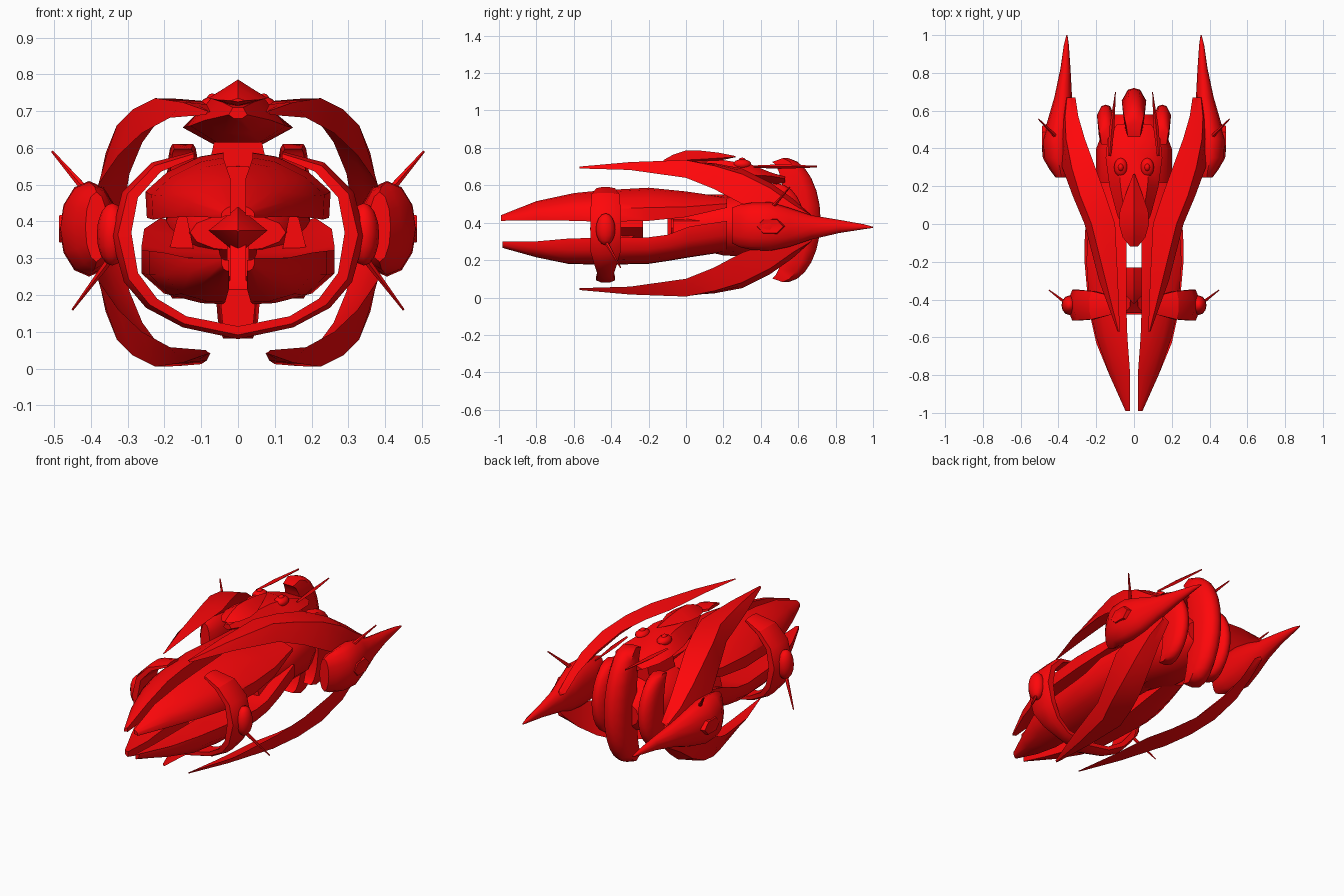
import bpy, bmesh, math
from mathutils import Vector

if "Cube" in bpy.data.objects:
    bpy.data.objects.remove(bpy.data.objects["Cube"])

RED = bpy.data.materials.new("red_paint")
RED.diffuse_color = (1.0, 0.002, 0.003, 1)
RED.use_nodes = True
RED.node_tree.nodes["Principled BSDF"].inputs["Base Color"].default_value = RED.diffuse_color
MID_Z = 0.37


def finish(ob, mirror=False, angle=38):
    ob.data.materials.append(RED)
    bpy.ops.object.select_all(action='DESELECT')
    ob.select_set(True)
    bpy.context.view_layer.objects.active = ob
    bpy.ops.object.shade_smooth_by_angle(angle=math.radians(angle))
    if mirror:
        ob.modifiers.new("Mirror", 'MIRROR').merge_threshold = 0.0005
    return ob


def loft(name, sections, mirror=False, angle=38, cap_start=True):
    """Skin a row of equal-length closed cross-sections."""
    bm = bmesh.new()
    rings = [[bm.verts.new(p) for p in s] for s in sections]
    n = len(rings[0])
    for a, b in zip(rings, rings[1:]):
        for i in range(n):
            j = (i + 1) % n
            bm.faces.new((a[i], a[j], b[j], b[i]))
    if cap_start:
        bm.faces.new(rings[0])
    bm.faces.new(rings[-1])
    bmesh.ops.recalc_face_normals(bm, faces=bm.faces)
    me = bpy.data.meshes.new(name)
    bm.to_mesh(me)
    bm.free()
    ob = bpy.data.objects.new(name, me)
    bpy.context.collection.objects.link(ob)
    return finish(ob, mirror, angle)


def oval(y, cx, rx, z0, z1, n=12):
    return [(cx + rx * math.cos(2 * math.pi * i / n), y,
             (z0 + z1) / 2 + (z1 - z0) / 2 * math.sin(2 * math.pi * i / n)) for i in range(n)]


def spike(name, a, b, r):
    a, b = Vector(a), Vector(b)
    bpy.ops.mesh.primitive_cone_add(vertices=6, radius1=r, radius2=r * 0.3,
                                    depth=(b - a).length, location=(a + b) / 2)
    ob = bpy.context.object
    ob.name = name
    ob.rotation_euler = (b - a).to_track_quat('Z', 'Y').to_euler()
    bpy.ops.object.transform_apply(location=True, rotation=True, scale=True)
    return finish(ob, True)


def ball(name, loc, scale):
    bpy.ops.mesh.primitive_uv_sphere_add(segments=12, ring_count=8, radius=1, location=loc)
    ob = bpy.context.object
    ob.name = name
    ob.scale = scale
    bpy.ops.object.transform_apply(location=True, rotation=True, scale=True)
    return finish(ob, True)


def box(name, x, y0, y1, z0, z1):
    return loft(name, [[(-x, y, z0), (x, y, z0), (x, y, z1), (-x, y, z1)] for y in (y0, y1)])


# Upper jaws: y, inner x, outer x, bottom z, top z
upper = [(-0.99, .02, .045, .41, .44), (-.8, .02, .13, .413, .515), (-.6, .035, .20, .41, .558),
         (-.45, .04, .235, .405, .573), (-.2, .04, .252, .41, .587), (0, .04, .24, .43, .567),
         (.22, .04, .20, .48, .535)]
secs = []
for y, xi, xo, z0, z1 in upper:
    w, h = xo - xi, z1 - z0
    secs.append([(xi, y, z0 + .2 * h), (xi, y, z1), (xi + .3 * w, y, z1 - .06 * h),
                 (xi + .72 * w, y, z0 + .7 * h), (xo, y, z0 + .4 * h),
                 (xo - .02 * w, y, z0), (xi + .6 * w, y, z0 + .16 * h)])
loft("upper_jaw", secs, True, 50)

# Lower jaws
lower = [(-.98, .025, .045, .265, .30), (-.8, .025, .13, .215, .30), (-.63, .035, .20, .18, .315),
         (-.45, .04, .24, .175, .32), (-.2, .045, .262, .18, .322), (-.1, .05, .262, .195, .335),
         (.02, .05, .255, .215, .38), (.22, .05, .21, .245, .41)]
secs = []
for y, xi, xo, z0, z1 in lower:
    w, h = xo - xi, z1 - z0
    secs.append([(xi, y, z1 - .15 * h), (xi + .6 * w, y, z1 - .12 * h), (xo, y, z1),
                 (xo, y, z0 + .55 * h), (xi + .72 * w, y, z0 + .17 * h),
                 (xi + .3 * w, y, z0 + .02 * h), (xi, y, z0)])
loft("lower_jaw", secs, True, 50)

# Sweeping blade arms: y, inboard edge, outer ridge, outboard edge (x, z)
arm = [(-.57, (.075, .698), (.082, .700), (.087, .690)), (-.3, (.085, .718), (.15, .724), (.185, .682)),
       (0, (.10, .728), (.225, .735), (.262, .64)), (.15, (.15, .718), (.285, .705), (.325, .58)),
       (.3, (.205, .69), (.33, .66), (.38, .50)), (.45, (.26, .615), (.36, .585), (.385, .45)),
       (.57, (.295, .53), (.365, .50), (.38, .41)), (.67, (.31, .44), (.355, .44), (.365, .39))]
for name, s in (("upper_blade_arm", 1), ("lower_blade_arm", -1)):
    secs = []
    for y, a, m, b in arm:
        a, m, b = Vector(a), Vector(m), Vector(b)
        inner = (a + b) / 2 + (m - (a + b) / 2) * .25
        pts = [a, (a + m) / 2 + (m - inner) * .05, m, (m + b) / 2 + (m - inner) * .05, b, inner]
        secs.append([(p.x, y, MID_Z + s * (p.y - MID_Z)) for p in pts])
    loft(name, secs, True, 55)

# Side pods with a long tail spike
pod = [(.245, .385, .03, .29, .48), (.285, .39, .055, .27, .495), (.35, .405, .078, .255, .507),
       (.45, .405, .08, .25, .51), (.55, .39, .067, .27, .48), (.67, .375, .047, .31, .44),
       (.82, .363, .027, .345, .415), (.95, .358, .013, .365, .392), (1.0, .355, .003, .372, .378)]
loft("side_pod", [oval(*p) for p in pod], True, 50)
loft("pod_boss", [[(x, .45 + r * math.cos(k * math.pi / 3), .38 + .6 * r * math.sin(k * math.pi / 3))
                   for k in range(6)] for x, r in ((.46, .08), (.486, .07), (.482, .04))], True)
spike("pod_antenna", (.41, .46, .48), (.505, .555, .59), .012)

# Front ring, open at the top: outer (x, z), inner (x, z), half width
ring = [(0, .08, 0, .115, .05), (.15, .112, .14, .142, .042), (.25, .165, .22, .19, .06),
        (.31, .235, .272, .26, .08), (.345, .36, .29, .37, .082), (.315, .48, .272, .465, .08),
        (.235, .56, .21, .535, .075), (.12, .59, .12, .572, .05)]
secs = []
for ox, oz, ix, iz, w in ring:
    mx, mz = (ox * 2 + ix) / 3, (oz * 2 + iz) / 3
    secs.append([(ox, -.43 + w * .45, oz), (mx, -.43 + w, mz), (ix, -.43 + w, iz),
                 (ix, -.43 - w, iz), (mx, -.43 - w, mz), (ox, -.43 - w * .45, oz)])
loft("front_ring", secs, True, 30, cap_start=False)
ball("ring_boss", (.342, -.43, .365), (.042, .052, .085))
spike("ring_antenna", (.345, -.43, .30), (.45, -.35, .16), .011)

# Diamond nose and the bracket that carries it
loft("diamond_nose", [[(r * .08, y, .375), (0, y, .375 + r * .065), (-r * .08, y, .375), (0, y, .375 - r * .065)]
                      for y, r in ((-.42, .05), (-.34, 1), (-.23, .9))])
loft("nose_bracket", [[(-x, y - .04, z), (x, y - .04, z), (x, y + .04, z), (-x, y + .04, z)]
                      for x, y, z in ((.04, -.43, .10), (.05, -.43, .215), (.022, -.40, .24), (.022, -.31, .34))])

# Central hull, front strut, neck and side connectors
hull = [(-.08, 0, .13, .32, .42), (.05, 0, .17, .26, .50), (.2, 0, .20, .225, .55),
        (.4, 0, .20, .215, .56), (.53, 0, .15, .26, .50), (.58, 0, .10, .30, .45)]
loft("central_hull", [oval(*h) for h in hull])
box("front_strut", .03, -.1, .2, .25, .55)
loft("neck", [[(-x, .22, z), (x, .22, z), (x, .45, z), (-x, .45, z)] for x, z in ((.09, .5), (.06, .64))])
loft("side_connector", [[(.12, y, .32), (.19, y, .31), (.165, y, .41), (.14, y, .42)] for y in (-.07, .2)], True)

# Dorsal body: y, half width, bottom, rim, top
dorsal = [(-.1, .025, .68, .69, .71), (.05, .09, .64, .675, .728), (.2, .13, .615, .66, .735),
          (.35, .15, .61, .655, .71), (.45, .14, .61, .65, .67), (.53, .09, .61, .635, .645)]
loft("dorsal_body", [[(-w, y, r), (-w * .45, y, b), (w * .45, y, b), (w, y, r), (w * .55, y, t), (-w * .55, y, t)]
                     for y, w, b, r, t in dorsal], angle=45)
# Teardrop canopy, ending in a rear point
canopy = [(-.12, .02, .725, .735), (-.07, .06, .715, .763), (0, .08, .71, .786),
          (.07, .075, .715, .786), (.17, .04, .73, .775), (.265, .004, .75, .756)]
loft("canopy", [[(-w, y, (b * 2 + t) / 3), (0, y, b), (w, y, (b * 2 + t) / 3),
                 (w * .5, y, b + .66 * (t - b)), (0, y, t), (-w * .5, y, b + .66 * (t - b))]
                for y, w, b, t in canopy])
ball("dorsal_dome", (.07, .30, .712), (.036, .05, .027))
ball("dorsal_stud", (.07, .30, .728), (.016, .022, .02))
loft("dorsal_blade", [[(x - w, y, .70), (x, y, .70 + h), (x + w, y, .70), (x, y, .70 - h)]
                      for y, x, w, h in ((.36, .13, .008, .006), (.5, .118, .014, .012), (.7, .098, .002, .005))], True)


# Vertical crescents at the stern: leaf-shaped, bulging backwards
def crescent(name, cx, half, y0, y1, z0, z1, depth, mirror):
    secs, mid, rz = [], (z0 + z1) / 2, (z1 - z0) / 2
    for k in range(13):
        a = (-1 + k / 6) * math.pi / 2 * .94
        c = math.cos(a)
        yo = y0 + (y1 - y0) * c
        z = mid + rz * math.sin(a) / math.sin(math.pi / 2 * .94)
        d = depth * (.4 + .6 * c)
        w = half * (.5 + .5 * c ** .6)
        zi = mid + (z - mid) * .94
        secs.append([(cx - w * .5, yo - d * .05, z), (cx, yo, z), (cx + w * .5, yo - d * .05, z),
                     (cx + w, yo - d * .35, z), (cx + w * .8, yo - d, zi),
                     (cx - w * .8, yo - d, zi), (cx - w, yo - d * .35, z)])
    loft(name, secs, mirror, 50)


crescent("stern_crescent", 0, .065, .53, .72, .082, .745, .19, False)
crescent("side_stern_crescent", .15, .046, .48, .632, .19, .61, .16, True)
